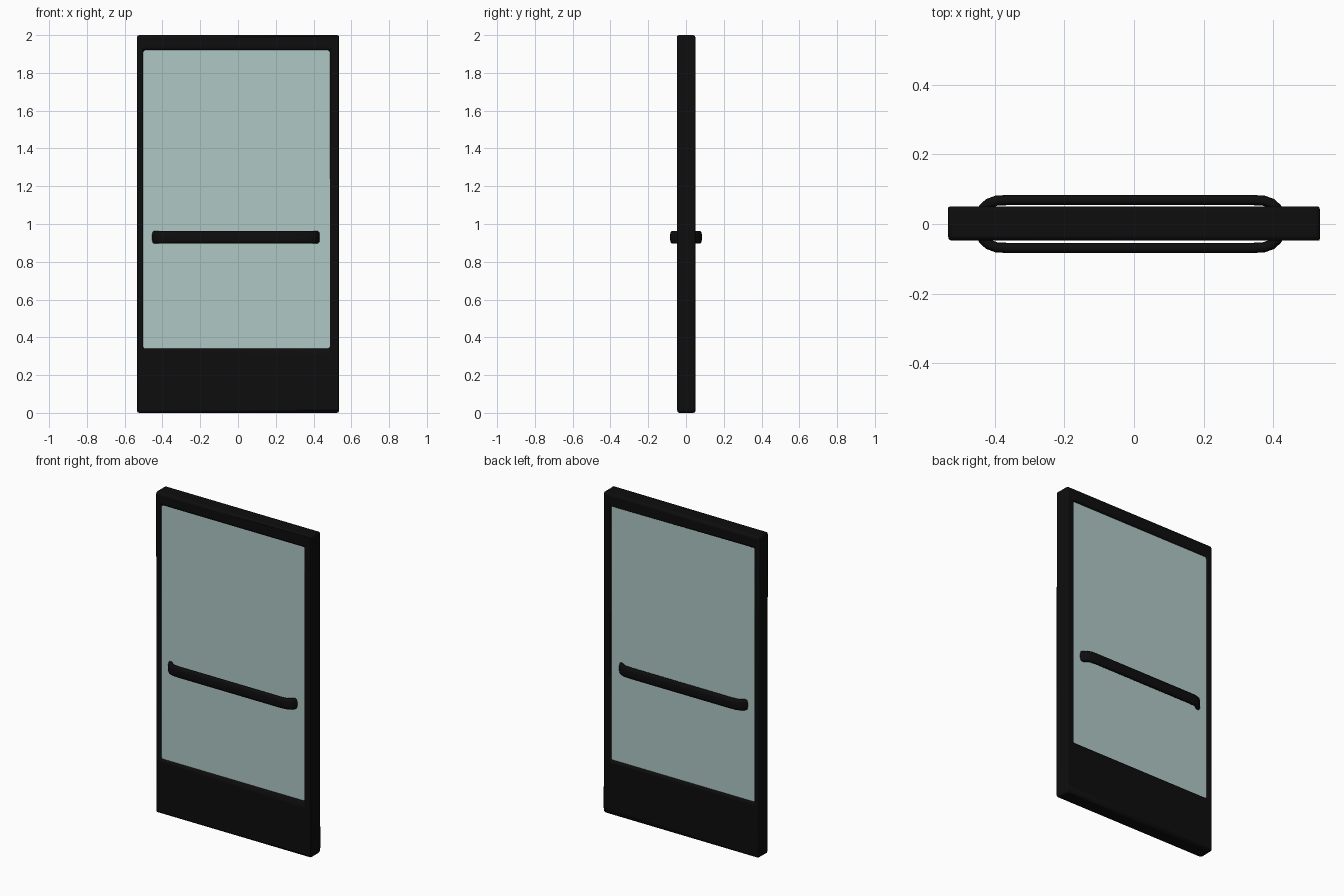
import bpy, bmesh, math
from mathutils import Vector

if "Cube" in bpy.data.objects:
    bpy.data.objects.remove(bpy.data.objects["Cube"])


def material(name, color):
    m = bpy.data.materials.new(name)
    m.diffuse_color = color
    m.use_nodes = True
    m.node_tree.nodes["Principled BSDF"].inputs["Base Color"].default_value = m.diffuse_color
    return m


BLACK = material("black_metal", (0.004, 0.004, 0.004, 1))
GLASS = material("pale_glass", (0.43, 0.58, 0.555, 1))

FRONT, BACK = -0.047, 0.051                      # door faces in y
OUTER = (-0.535, 0.535, 0.0, 2.0)                # x0, x1, z0, z1
OPENING = (-0.503, 0.487, 0.34, 1.92)


def finish(name, bm, mat):
    bmesh.ops.recalc_face_normals(bm, faces=bm.faces)
    me = bpy.data.meshes.new(name)
    bm.to_mesh(me)
    bm.free()
    me.materials.append(mat)
    ob = bpy.data.objects.new(name, me)
    bpy.context.collection.objects.link(ob)
    return ob


def smooth(ob, angle):
    bpy.ops.object.select_all(action='DESELECT')
    bpy.context.view_layer.objects.active = ob
    ob.select_set(True)
    bpy.ops.object.shade_smooth_by_angle(angle=math.radians(angle))


def rect(bm, r, y):
    x0, x1, z0, z1 = r
    return [bm.verts.new((x, y, z)) for x, z in
            ((x0, z0), (x1, z0), (x1, z1), (x0, z1))]


# Door frame: rectangular ring with a tall bottom rail and softened edges
bm = bmesh.new()
a, b = rect(bm, OUTER, FRONT), rect(bm, OPENING, FRONT)
faces = [bm.faces.new((a[i], a[(i + 1) % 4], b[(i + 1) % 4], b[i])) for i in range(4)]
ext = bmesh.ops.extrude_face_region(bm, geom=faces, use_keep_orig=True)
bmesh.ops.translate(bm, vec=(0, BACK - FRONT, 0),
                    verts=[v for v in ext["geom"] if isinstance(v, bmesh.types.BMVert)])
frame = finish("door_frame", bm, BLACK)
bev = frame.modifiers.new("soft_edges", 'BEVEL')
bev.width, bev.segments, bev.limit_method = 0.012, 2, 'ANGLE'
smooth(frame, 30)

# Glass: thick pane set slightly back from both faces
bm = bmesh.new()
x0, x1, z0, z1 = OPENING
pane = (x0 - 0.006, x1 + 0.006, z0 - 0.006, z1 + 0.006)
face = bm.faces.new(rect(bm, pane, FRONT + 0.012))
ext = bmesh.ops.extrude_face_region(bm, geom=[face], use_keep_orig=True)
bmesh.ops.translate(bm, vec=(0, BACK - FRONT - 0.024, 0),
                    verts=[v for v in ext["geom"] if isinstance(v, bmesh.types.BMVert)])
finish("glass_pane", bm, GLASS)


# Push bars: flattened tube swept along a path whose ends bend into the glass
def push_bar(name, side):
    half = [(0.433, 0.024), (0.422, 0.045), (0.407, 0.059), (0.385, 0.067), (0.35, 0.069)]
    path = [Vector((-x, y)) for x, y in half] + [Vector(p) for p in reversed(half)]
    n, t, h = 12, 0.015, 0.033
    bm = bmesh.new()
    rings = []
    for i, p in enumerate(path):
        d = (path[min(i + 1, len(path) - 1)] - path[max(i - 1, 0)]).normalized()
        out = Vector((-d.y, d.x))
        ring = []
        for k in range(n):
            ang = 2 * math.pi * (k + 0.5) / n
            c, s = math.cos(ang), math.sin(ang)
            # superellipse section: flat faces, rounded corners
            u = math.copysign(abs(c) ** 0.6, c) * t
            w = math.copysign(abs(s) ** 0.6, s) * h
            q = p + out * u
            ring.append(bm.verts.new((q.x - 0.011, side * q.y, 0.93 + w)))
        rings.append(ring)
    for r, s in zip(rings, rings[1:]):
        for k in range(n):
            bm.faces.new((r[k], r[(k + 1) % n], s[(k + 1) % n], s[k]))
    bm.faces.new(rings[0])
    bm.faces.new(rings[-1])
    smooth(finish(name, bm, BLACK), 50)


push_bar("front_push_bar", -1)
push_bar("back_push_bar", 1)
